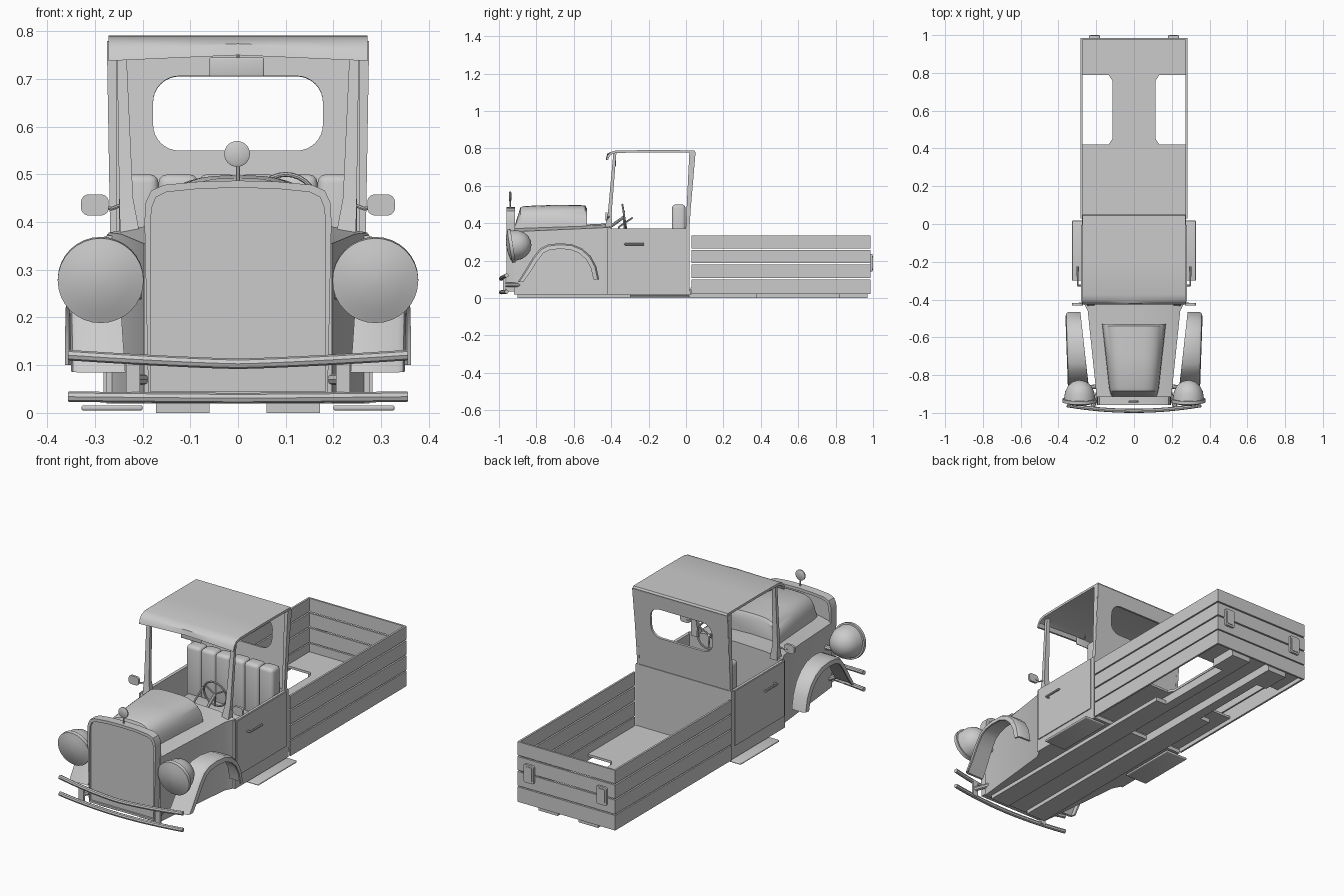
import bpy, bmesh
from math import sin, cos, pi, radians
from mathutils import Matrix, Vector

if "Cube" in bpy.data.objects:
    bpy.data.objects.remove(bpy.data.objects["Cube"])

GREY = (0.6, 0.6, 0.6, 1)
paint = bpy.data.materials.new("plain grey")
paint.use_nodes = True
paint.diffuse_color = GREY
paint.node_tree.nodes["Principled BSDF"].inputs["Base Color"].default_value = GREY
parts = []


def finish(name, mesh):
    mesh.materials.clear()
    mesh.materials.append(paint)
    ob = bpy.data.objects.new(name, mesh)
    bpy.context.collection.objects.link(ob)
    parts.append(ob)
    return ob


def from_bmesh(name, bm):
    bmesh.ops.recalc_face_normals(bm, faces=bm.faces)
    mesh = bpy.data.meshes.new(name)
    bm.to_mesh(mesh)
    bm.free()
    return finish(name, mesh)


def box(name, x, y, z, bevel=0):
    """Box from (low, high) pairs, optionally with rounded edges."""
    bm = bmesh.new()
    bmesh.ops.create_cube(bm, size=1)
    for v in bm.verts:
        v.co = [a[0] + (a[1] - a[0]) * (c + 0.5) for a, c in zip((x, y, z), v.co)]
    if bevel:
        bmesh.ops.bevel(bm, geom=bm.edges[:], offset=bevel, segments=3, profile=0.5, affect='EDGES')
    return from_bmesh(name, bm)


def loft(name, rings):
    """Closed skin through equal rings of points, capped at both ends."""
    bm = bmesh.new()
    rows = [[bm.verts.new(p) for p in r] for r in rings]
    n = len(rows[0])
    for a, b in zip(rows, rows[1:]):
        for i in range(n):
            j = (i + 1) % n
            bm.faces.new((a[i], a[j], b[j], b[i]))
    bm.faces.new(rows[0])
    bm.faces.new(rows[-1])
    return from_bmesh(name, bm)


def curve_mesh(name, curve):
    temp = bpy.data.objects.new(name, curve)
    bpy.context.collection.objects.link(temp)
    deps = bpy.context.evaluated_depsgraph_get()
    mesh = bpy.data.meshes.new_from_object(temp.evaluated_get(deps))
    bpy.data.objects.remove(temp)
    return finish(name, mesh)


def spline(curve, pts, closed):
    s = curve.splines.new('POLY')
    s.points.add(len(pts) - 1)
    for p, co in zip(s.points, pts):
        p.co = (co[0], co[1], co[2] if len(co) > 2 else 0, 1)
    s.use_cyclic_u = closed


def plate(name, loops, thick, place):
    """Flat outline with holes, given a thickness."""
    c = bpy.data.curves.new(name, 'CURVE')
    c.dimensions, c.fill_mode, c.extrude = '2D', 'BOTH', thick / 2
    for pts in loops:
        spline(c, pts, True)
    ob = curve_mesh(name, c)
    ob.data.transform(place)
    return ob


def tube(name, pts, radius, closed=False):
    c = bpy.data.curves.new(name, 'CURVE')
    c.dimensions, c.bevel_depth, c.bevel_resolution = '3D', radius, 2
    c.use_fill_caps = True
    spline(c, pts, closed)
    return curve_mesh(name, c)


def lathe(name, profile, place, n=32):
    """Turned part about the y axis from (radius, y) pairs."""
    ob = loft(name, [[(r * cos(2 * pi * i / n), y, r * sin(2 * pi * i / n)) for i in range(n)]
                     for r, y in profile])
    ob.data.transform(place)
    return ob


def rounded(x, lo, hi, r, n=8):
    """Rounded rectangle outline, symmetric in x."""
    out = []
    for k, (cx, cy) in enumerate(((x - r, hi - r), (r - x, hi - r), (r - x, lo + r), (x - r, lo + r))):
        for i in range(n + 1):
            a = (k + i / n) * pi / 2
            out.append((cx + r * cos(a), cy + r * sin(a)))
    return out


def sym(half):
    """Complete a right-hand outline with its mirror image."""
    return half + [(-x, y) for x, y in reversed(half) if x > 0]


def upright(y, z=0, lean=90):
    return Matrix.Translation((0, y, z)) @ Matrix.Rotation(radians(lean), 4, 'X')


# Nose body, narrowing to the front with a crowned top
def nose_ring(y, w, top):
    return [(-w, y, 0.02), (w, y, 0.02), (w, y, top), (w * 0.65, y, top + 0.016),
            (0, y, top + 0.022), (-w * 0.65, y, top + 0.016), (-w, y, top)]


loft("nose_body", [nose_ring(-0.92, 0.197, 0.355), nose_ring(-0.46, 0.245, 0.375),
                   nose_ring(-0.405, 0.272, 0.378)])

# Raised hood with a rounded section
def arch(y, w, top, base=0.35, n=20):
    return [(w * (1 if cos(a) > 0 else -1) * abs(cos(a)) ** 0.6, y, base + (top - base) * sin(a) ** 0.6)
            for a in (pi * i / n for i in range(n + 1))]


loft("hood", [arch(-0.915, 0.12, 0.39), arch(-0.885, 0.128, 0.485), arch(-0.87, 0.132, 0.492),
              arch(-0.7, 0.15, 0.498), arch(-0.54, 0.168, 0.496), arch(-0.53, 0.17, 0.48)])

# Radiator shell with a recessed front
shell = sym([(0, 0.487), (0.08, 0.485), (0.155, 0.478), (0.182, 0.466), (0.194, 0.44), (0.196, 0.4), (0.188, 0.035)])
inner = sym([(0, 0.472), (0.08, 0.47), (0.15, 0.463), (0.172, 0.452), (0.181, 0.43), (0.183, 0.4), (0.183, 0.045)])
plate("radiator_rim", [shell, inner], 0.045, upright(-0.937))
plate("radiator_face", [inner], 0.03, upright(-0.935))
tube("ornament_stem", [(0, -0.94, 0.48), (0, -0.94, 0.525)], 0.004)
lathe("ornament_disc", [(0.022, -0.006), (0.027, -0.003), (0.027, 0.003), (0.022, 0.006)],
      Matrix.Translation((-0.002, -0.94, 0.543)))

# Cab tub, seat and controls
box("cab_floor", (-0.275, 0.275), (-0.42, 0.025), (0.02, 0.04))
box("cab_back_lower", (-0.275, 0.275), (0, 0.02), (0.02, 0.375))
outline = [(-0.265, 0), (0.265, 0), (0.275, 0.41), (-0.275, 0.41)]
plate("cab_back_window_panel", [outline, rounded(0.178, 0.18, 0.337, 0.055)], 0.012, upright(0.01, 0.37, 85.1))
box("seat_cushion", (-0.25, 0.25), (-0.25, -0.05), (0.12, 0.25), 0.025)
box("seat_base", (-0.24, 0.24), (-0.23, -0.01), (0.04, 0.13))
for i in range(6):
    x = -0.25 + i * 0.5 / 6
    box("seat_pleat", (x, x + 0.5 / 6), (-0.075, -0.003), (0.2, 0.5), 0.018)
ring = [(0.1 + 0.065 * cos(a), -0.33 - 0.01 * sin(a), 0.435 + 0.065 * sin(a))
        for a in (2 * pi * i / 28 for i in range(28))]
tube("steering_wheel", ring, 0.005, True)
for a in (0.5, 2.64, 4.71):
    tube("steering_spoke", [(0.1, -0.335, 0.435),
                            (0.1 + 0.063 * cos(a), -0.33, 0.435 + 0.063 * sin(a))], 0.004)
tube("steering_column", [(0.1, -0.42, 0.37), (0.1, -0.33, 0.435)], 0.008)
tube("gear_lever", [(0, -0.37, 0.05), (0, -0.36, 0.38), (0, -0.285, 0.43)], 0.005)

# Roof with a curled front lip
top = [(0.05, 0.78), (0.045, 0.79), (-0.2, 0.791), (-0.375, 0.789), (-0.405, 0.78), (-0.42, 0.762), (-0.427, 0.738)]
under = [(-0.417, 0.738), (-0.409, 0.758), (-0.396, 0.769), (-0.375, 0.776), (-0.2, 0.779), (0.045, 0.778), (0.049, 0.777)]
loft("roof", [[(x, y, z + (0.012 * (1 - abs(x) / 0.272) if z < 0.765 else 0)) for y, z in top + under]
              for x in (-0.272, -0.14, 0, 0.14, 0.272)])
box("inside_mirror", (-0.06, 0.055), (-0.385, -0.375), (0.705, 0.745), 0.004)
tube("inside_mirror_stem", [(0, -0.38, 0.73), (0, -0.38, 0.78)], 0.003)

# Cargo bed floor with wheel cut-outs, and tailgate slats
floor = sym([(0, 0.025), (0.275, 0.025), (0.275, 0.42), (0.135, 0.42), (0.115, 0.45), (0.115, 0.76),
             (0.135, 0.79), (0.275, 0.79), (0.275, 0.98), (0, 0.98)])
plate("bed_floor", [floor], 0.012, Matrix.Translation((0, 0, 0.05)))
SLATS = ((0.022, 0.1), (0.106, 0.18), (0.187, 0.258), (0.265, 0.335))
for z in SLATS:
    box("tailgate_slat", (-0.282, 0.282), (0.976, 0.986), z)

# Bumper bars
for ends, mid in ((0.121, 0.103), (0.034, 0.031)):
    path = [(0.355 * t, -0.989 + 0.03 * t * t, mid + (ends - mid) * abs(t) ** 1.3)
            for t in (i / 8 - 1 for i in range(17))]
    tube("bumper_bar", path, 0.011)

# Parts in left and right pairs
FENDER = ((-0.9, 0.085), (-0.865, 0.14), (-0.82, 0.215), (-0.78, 0.265), (-0.74, 0.285), (-0.68, 0.293),
          (-0.61, 0.288), (-0.555, 0.265), (-0.51, 0.225), (-0.48, 0.17), (-0.465, 0.1))
for s, side in ((1, "left"), (-1, "right")):
    def span(a, b):
        return (min(s * a, s * b), max(s * a, s * b))

    box(side + "_cab_wall", span(0.262, 0.276), (-0.42, 0.02), (0.02, 0.372))
    box(side + "_door", span(0.272, 0.281), (-0.41, -0.004), (0.085, 0.37))
    tube(side + "_door_handle", [(s * 0.278, -0.325, 0.288), (s * 0.298, -0.325, 0.288),
                                 (s * 0.298, -0.225, 0.288)], 0.006)
    box(side + "_running_board", span(0.2, 0.328), (-0.3, 0.018), (0.005, 0.016), 0.004)
    loft(side + "_windshield_post", [
        [(s * x, y, z) for x, y in ((a, f), (b, f), (b, r), (a, r))]
        for a, b, f, r, z in ((0.205, 0.247, -0.435, -0.395, 0.37), (0.22, 0.249, -0.418, -0.398, 0.45),
                              (0.235, 0.254, -0.388, -0.372, 0.78))])
    loft(side + "_rear_post", [[(s * x, y, z) for x, y in ((0.255, f), (w, f), (w, r), (0.255, r))]
                               for w, f, r, z in ((0.268, -0.002, 0.018, 0.37), (0.275, 0.018, 0.046, 0.78))])
    # Fender strip with a turned-down outer lip
    rings = []
    for y, z in FENDER:
        out, ins = 0.352 + 0.03 * (y + 0.7) * 1.0, 0.245 + 0.11 * (y + 0.82)
        mid = Vector((-0.66, 0.1))
        d = (mid - Vector((y, z))).normalized()
        rings.append([(s * x, y + d.x * k, z + d.y * k) for x, k in
                      ((ins, 0), (out - 0.012, 0), (out, 0.008), (out + 0.004, 0.03),
                       (out - 0.004, 0.03), (out - 0.01, 0.012), (ins, 0.01))])
    loft(side + "_fender", rings)
    # Headlight, tilted slightly
    place = Matrix.Translation((s * 0.288, -0.925, 0.28)) @ Matrix.Rotation(radians(9), 4, 'X')
    lathe(side + "_headlight", [(0.012, 0.098), (0.04, 0.088), (0.062, 0.068), (0.077, 0.038), (0.082, 0),
                                (0.09, 0), (0.09, -0.018), (0.083, -0.02), (0.06, -0.028), (0.03, -0.034),
                                (0.006, -0.036)], place)
    tube(side + "_headlight_arm", [(s * 0.285, -0.87, 0.25), (s * 0.19, -0.86, 0.25)], 0.012)
    box(side + "_bumper_bracket", span(0.205, 0.235), (-0.978, -0.965), (0.03, 0.115))
    tube(side + "_bumper_arm", [(s * 0.22, -0.97, 0.07), (s * 0.185, -0.88, 0.07)], 0.012)
    # Door mirror
    tube(side + "_mirror_arm", [(s * 0.24, -0.41, 0.438), (s * 0.265, -0.42, 0.428), (s * 0.29, -0.42, 0.432)], 0.004)
    plate(side + "_door_mirror", [rounded(0.029, -0.022, 0.022, 0.016)], 0.012,
          Matrix.Translation((s * 0.3, 0, 0)) @ upright(-0.425, 0.436))
    # Bed side, tail light and frame rail
    for z in SLATS:
        box(side + "_bed_slat", span(0.272, 0.282), (0.03, 0.985), z)
    plate(side + "_tail_light", [rounded(0.029, -0.047, 0.047, 0.01)], 0.014,
          Matrix.Translation((s * 0.21, 0, 0)) @ upright(0.99, 0.188))
    plate(side + "_tail_lens", [rounded(0.021, -0.037, 0.037, 0.008)], 0.006,
          Matrix.Translation((s * 0.21, 0, 0)) @ upright(0.997, 0.188))
    box(side + "_frame_rail", span(0.06, 0.112), (-0.9, 0.97), (0, 0.045))
    box(side + "_front_rail_plate", span(0.06, 0.172), (-0.9, 0.38), (0, 0.022))
    box(side + "_rear_rail_plate", span(0.06, 0.172), (0.82, 0.97), (0, 0.045))

# Smooth shading with sharp edges kept
bpy.ops.object.select_all(action='DESELECT')
for ob in parts:
    ob.select_set(True)
bpy.context.view_layer.objects.active = parts[0]
bpy.ops.object.shade_smooth_by_angle(angle=radians(35))
